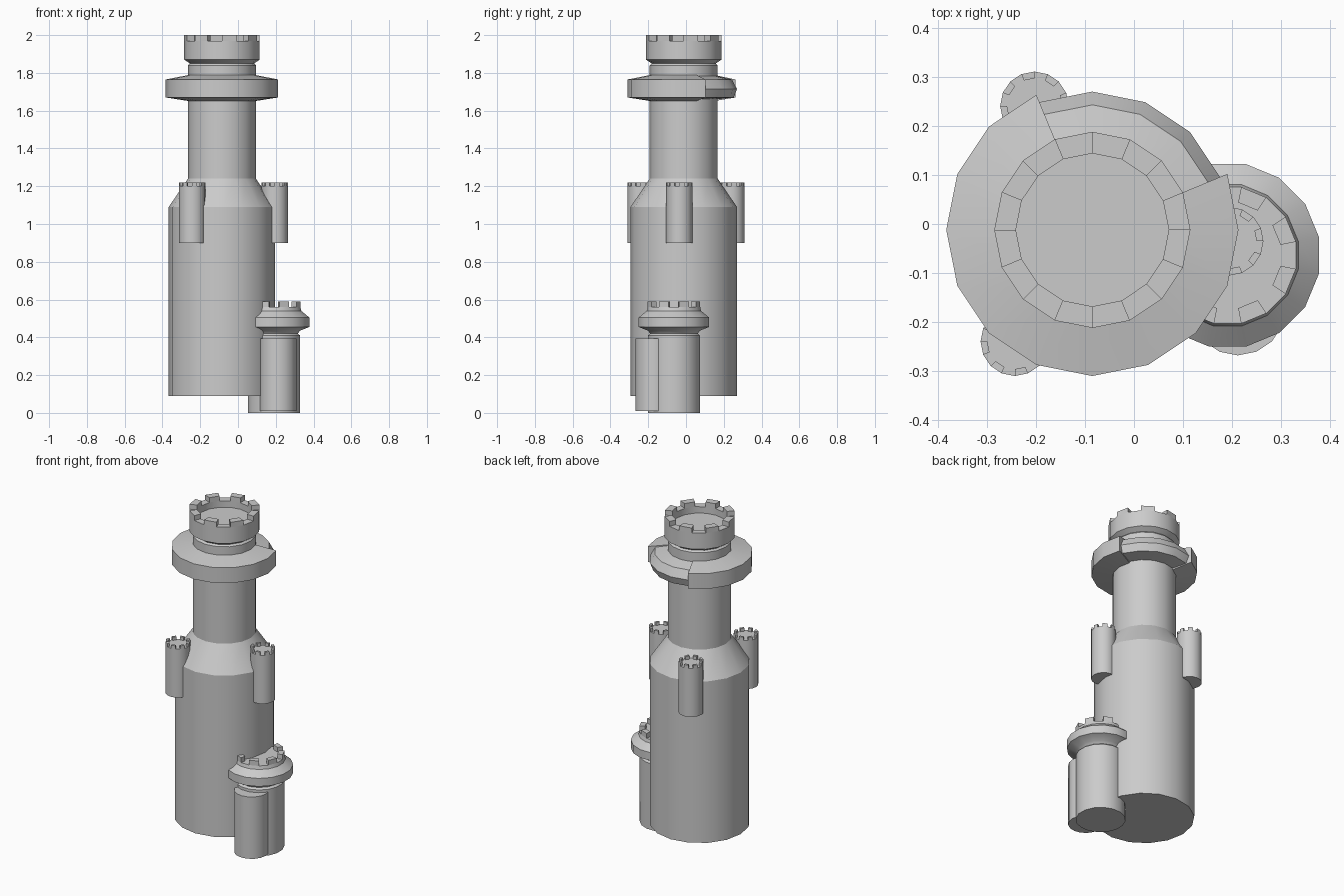
import bpy, bmesh
from math import cos, sin, radians

if "Cube" in bpy.data.objects:
    bpy.data.objects.remove(bpy.data.objects["Cube"])

STEP = 22.5  # everything round has 16 sides


def finish(name, bm, smooth=True):
    bmesh.ops.remove_doubles(bm, verts=bm.verts, dist=1e-5)
    bmesh.ops.recalc_face_normals(bm, faces=bm.faces)
    me = bpy.data.meshes.new(name)
    bm.to_mesh(me)
    bm.free()
    ob = bpy.data.objects.new(name, me)
    bpy.context.collection.objects.link(ob)
    if smooth:
        bpy.context.view_layer.objects.active = ob
        ob.select_set(True)
        bpy.ops.object.shade_smooth_by_angle(angle=radians(30))
        ob.select_set(False)
    return ob


def sweep(bm, c, profile, start, count):
    """Sweep a closed (radius, z) profile round c; cap the ends if partial."""
    rings = []
    for i in range(count + 1):
        a = radians(start + i * STEP)
        rings.append([bm.verts.new((c[0] + r * cos(a), c[1] + r * sin(a), z)) for r, z in profile])
    n = len(profile)
    for p, q in zip(rings, rings[1:]):
        for j in range(n):
            k = (j + 1) % n
            if profile[j][0] > 0 or profile[k][0] > 0:
                bm.faces.new((p[j], q[j], q[k], p[k]))
    if count < 16:
        bm.faces.new(rings[0])
        bm.faces.new(rings[-1])


def lathe(name, c, profile, start=0):
    bm = bmesh.new()
    sweep(bm, c, [(0, profile[0][1])] + profile + [(0, profile[-1][1])], start, 16)
    bmesh.ops.dissolve_degenerate(bm, dist=1e-6, edges=bm.edges)
    return finish(name, bm)


def arc(name, c, profile, start, count):
    bm = bmesh.new()
    sweep(bm, c, profile, start, count)
    return finish(name, bm)


def merlons(name, c, r_in, r_out, z0, z1, start=0):
    bm = bmesh.new()
    for i in range(8):
        sweep(bm, c, [(r_in, z0), (r_out, z0), (r_out, z1), (r_in, z1)], start + i * 45, 1)
    return finish(name, bm, False)


# main keep: wide drum, sloped shoulder, narrow neck, flared hollow crown
keep = (-0.085, -0.012)
lathe("keep", keep, [(0.282, 0.09), (0.282, 1.09), (0.18, 1.24), (0.18, 1.84),
                     (0.17, 1.85), (0.2, 1.87), (0.2, 1.97), (0.156, 1.97), (0.156, 1.93)])
merlons("keep_merlons", keep, 0.156, 0.2, 1.97, 2.0)

# gallery round the neck, with a smaller section at the back right
arc("gallery", keep, [(0.17, 1.65), (0.298, 1.67), (0.298, 1.765), (0.17, 1.79)], 112.5, 12)
arc("gallery_recess", keep, [(0.17, 1.66), (0.265, 1.67), (0.282, 1.715), (0.255, 1.765), (0.17, 1.785)], 22.5, 4)

# three watch turrets on the shoulder
for i, c in enumerate([(-0.243, -0.24), (-0.203, 0.241), (0.194, -0.035)]):
    lathe(f"turret_{i + 1}", c, [(0.07, 0.9), (0.07, 1.2)])
    merlons(f"turret_merlons_{i + 1}", c, 0.056, 0.07, 1.2, 1.22)

# side tower with its projecting collar
side = (0.191, -0.064)
lathe("side_tower", side, [(0.14, 0), (0.14, 0.41), (0.128, 0.42), (0.14, 0.435), (0.19, 0.455),
                           (0.19, 0.505), (0.147, 0.54), (0.142, 0.56)], 11.25)
merlons("side_tower_merlons", side, 0.11, 0.142, 0.56, 0.59, 11.25)

# half-round stair drum on the side tower
lathe("stair_drum", (0.212, -0.17), [(0.098, 0.01), (0.098, 0.393)])
